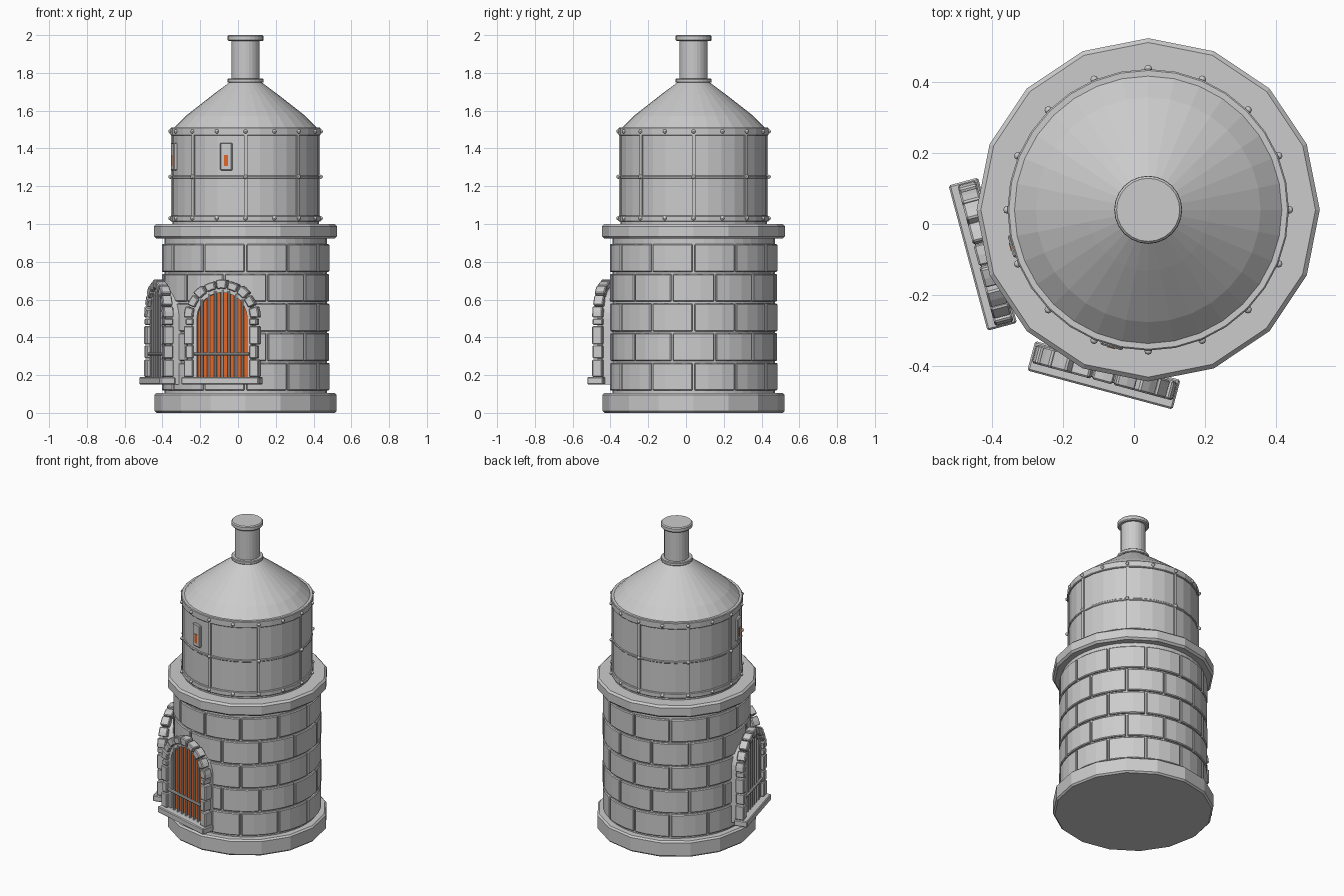
import bpy, bmesh
from math import sin, cos, pi, radians
from mathutils import Matrix, Vector

if "Cube" in bpy.data.objects:
    bpy.data.objects.remove(bpy.data.objects["Cube"])

CX = CY = 0.04   # tower axis


def finish(name, bm, bevel=0.0, mat=None, smooth=False):
    bmesh.ops.recalc_face_normals(bm, faces=bm.faces[:])
    me = bpy.data.meshes.new(name)
    bm.to_mesh(me)
    bm.free()
    ob = bpy.data.objects.new(name, me)
    bpy.context.collection.objects.link(ob)
    if bevel:
        m = ob.modifiers.new("bevel", 'BEVEL')
        m.width, m.segments, m.limit_method = bevel, 1, 'ANGLE'
        m.angle_limit = radians(40)
    if mat:
        me.materials.append(mat)
    if smooth:
        for o in bpy.context.selected_objects:
            o.select_set(False)
        ob.select_set(True)
        bpy.context.view_layer.objects.active = ob
        bpy.ops.object.shade_smooth_by_angle(angle=radians(35))
    return ob


def lathe(name, profile, n, bevel=0.0):
    """Closed solid of revolution around the tower axis; profile is (radius, z) bottom to top."""
    bm = bmesh.new()
    rings = [[bm.verts.new((CX + r * cos(2 * pi * i / n), CY + r * sin(2 * pi * i / n), z))
              for i in range(n)] for r, z in profile]
    for a, b in zip(rings, rings[1:]):
        for i in range(n):
            j = (i + 1) % n
            bm.faces.new((a[i], a[j], b[j], b[i]))
    bm.faces.new(rings[0][::-1])
    bm.faces.new(rings[-1])
    return finish(name, bm, bevel)


def loft(bm, lo, hi):
    """Solid between two matching polygons."""
    a = [bm.verts.new(p) for p in lo]
    b = [bm.verts.new(p) for p in hi]
    bm.faces.new(a[::-1])
    bm.faces.new(b)
    for i in range(len(a)):
        j = (i + 1) % len(a)
        bm.faces.new((a[i], a[j], b[j], b[i]))


def place(ang, t, d, z):
    """Point at distance d from the axis along ang, t sideways."""
    return Vector((CX + d * cos(ang) - t * sin(ang), CY + d * sin(ang) + t * cos(ang), z))


def prism(bm, ang, poly, d0, d1):
    """Extrude a (sideways, z) polygon outward from d0 to d1."""
    loft(bm, [place(ang, t, d0, z) for t, z in poly], [place(ang, t, d1, z) for t, z in poly])


def rect(t0, t1, z0, z1):
    return [(t0, z0), (t1, z0), (t1, z1), (t0, z1)]


def arc(r, zc, a0, a1, n):
    return [(r * cos(a0 + (a1 - a0) * i / n), zc + r * sin(a0 + (a1 - a0) * i / n)) for i in range(n + 1)]


def rod(bm, p, q, r, n=8):
    mid, v = (p + q) / 2, q - p
    mat = Matrix.Translation(mid) @ v.to_track_quat('Z', 'Y').to_matrix().to_4x4()
    bmesh.ops.create_cone(bm, cap_ends=True, segments=n, radius1=r, radius2=r, depth=v.length, matrix=mat)


glow = bpy.data.materials.new("fire_glow")
glow.diffuse_color = (0.75, 0.13, 0.02, 1)
glow.use_nodes = True
glow.node_tree.nodes["Principled BSDF"].inputs["Base Color"].default_value = glow.diffuse_color

# Plinth, ledge and mortar core
lathe("plinth", [(0.482, 0), (0.482, 0.105)], 16, 0.01)
lathe("ledge", [(0.484, 0.922), (0.484, 1.0)], 16, 0.012)
lathe("mortar_core", [(0.43, 0.1), (0.43, 0.93)], 48)

# Five courses of curved bricks, every other one shifted by half a brick
bm = bmesh.new()
for row in range(5):
    z0 = 0.118 + row * 0.157
    for k in range(12):
        mid = radians(30 * k + (15 if row % 2 == 0 else 0))
        half = radians(14.4)
        angs = [mid + half * s for s in (-1, -1 / 3, 1 / 3, 1)]
        poly = [(CX + 0.444 * cos(a), CY + 0.444 * sin(a)) for a in angs]
        poly += [(CX + 0.42 * cos(a), CY + 0.42 * sin(a)) for a in reversed(angs)]
        loft(bm, [(x, y, z0) for x, y in poly], [(x, y, z0 + 0.147) for x, y in poly])
finish("bricks", bm, 0.005)

# Metal drum, bands and domed roof with chimney
lathe("drum", [(0.388, 0.99), (0.388, 1.5)], 32)
for nm, r, z0, z1 in (("lower_band", 0.397, 1.012, 1.045), ("middle_band", 0.393, 1.24, 1.256),
                      ("upper_band", 0.397, 1.468, 1.512)):
    lathe(nm, [(r, z0), (r, z1)], 32, 0.004)
lathe("roof", [(0.377, 1.5), (0.377, 1.512), (0.317, 1.572), (0.172, 1.685), (0.085, 1.75)], 32)
lathe("chimney", [(0.075, 1.74), (0.075, 1.98)], 24)
lathe("chimney_collar", [(0.096, 1.748), (0.096, 1.77)], 24, 0.004)
lathe("chimney_cap", [(0.095, 1.968), (0.095, 2.0)], 24, 0.006)

# Vertical seams and rivets
bm = bmesh.new()
for k in range(8):
    prism(bm, k * pi / 4, rect(-0.009, 0.009, 1.03, 1.48), 0.38, 0.395)
finish("seam_strips", bm)
bm = bmesh.new()
for z, n in ((1.03, 16), (1.25, 8), (1.49, 16)):
    for k in range(n):
        bmesh.ops.create_uvsphere(bm, u_segments=8, v_segments=6, radius=0.011,
                                  matrix=Matrix.Translation(place(2 * pi * k / n, 0, 0.398, z)))
finish("rivets", bm, smooth=True)

# Arched grates and slot windows on two sides
ZS = 0.50   # spring line of the arch
for label, deg, mat in (("front", -105, glow), ("left", -165, None)):
    ang = radians(deg)
    bm = bmesh.new()
    prism(bm, ang, [(-0.168, 0.15), (0.168, 0.15)] + arc(0.168, ZS, 0, pi, 16), 0.36, 0.455)
    finish(label + "_grate_backing", bm)

    bm = bmesh.new()
    prism(bm, ang, [(-0.142, 0.185), (0.142, 0.185)] + arc(0.142, ZS, 0, pi, 16), 0.45, 0.46)
    finish(label + "_grate_fire", bm, mat=mat)

    # inner lining of the opening
    bm = bmesh.new()
    for s in (-1, 1):
        prism(bm, ang, rect(s * 0.138, s * 0.166, 0.185, ZS), 0.45, 0.482)
    for k in range(12):
        a0, a1 = pi * k / 12, pi * (k + 1) / 12
        prism(bm, ang, arc(0.166, ZS, a0, a1, 1) + arc(0.138, ZS, a1, a0, 1), 0.45, 0.482)
    bmesh.ops.remove_doubles(bm, verts=bm.verts[:], dist=1e-5)
    finish(label + "_grate_lining", bm)

    # arch stones and jamb stones
    bm = bmesh.new()
    for k in range(9):
        a0, a1 = pi * k / 9 + 0.025, pi * (k + 1) / 9 - 0.025
        ro = 0.206 if k % 2 == 0 else 0.2
        prism(bm, ang, arc(ro, ZS, a0, a1, 2) + arc(0.158, ZS, a1, a0, 2), 0.448, 0.502)
    for s in (-1, 1):
        for i, (z0, z1) in enumerate(((0.19, 0.283), (0.288, 0.358), (0.363, 0.46), (0.465, 0.5))):
            prism(bm, ang, rect(s * 0.155, s * (0.195 if i % 2 else 0.205), z0, z1), 0.448, 0.502)
    finish(label + "_arch_stones", bm, 0.005)

    bm = bmesh.new()
    prism(bm, ang, rect(-0.212, 0.212, 0.15, 0.19), 0.44, 0.526)
    finish(label + "_sill", bm, 0.005)

    # grate bars
    bm = bmesh.new()
    for i in range(-3, 4):
        t = i * 0.037
        top = ZS + (0.15 ** 2 - t * t) ** 0.5
        rod(bm, place(ang, t, 0.478, 0.185), place(ang, t, 0.478, top), 0.008)
    rod(bm, place(ang, -0.15, 0.488, 0.312), place(ang, 0.15, 0.488, 0.312), 0.009)
    finish(label + "_grate_bars", bm)

    # slot window on the drum
    bm = bmesh.new()
    prism(bm, ang, rect(-0.033, 0.033, 1.283, 1.43), 0.37, 0.402)
    finish(label + "_window_frame", bm, 0.005)
    bm = bmesh.new()
    prism(bm, ang, rect(-0.011, 0.011, 1.308, 1.366), 0.39, 0.404)
    finish(label + "_window_slot", bm, mat=glow)
